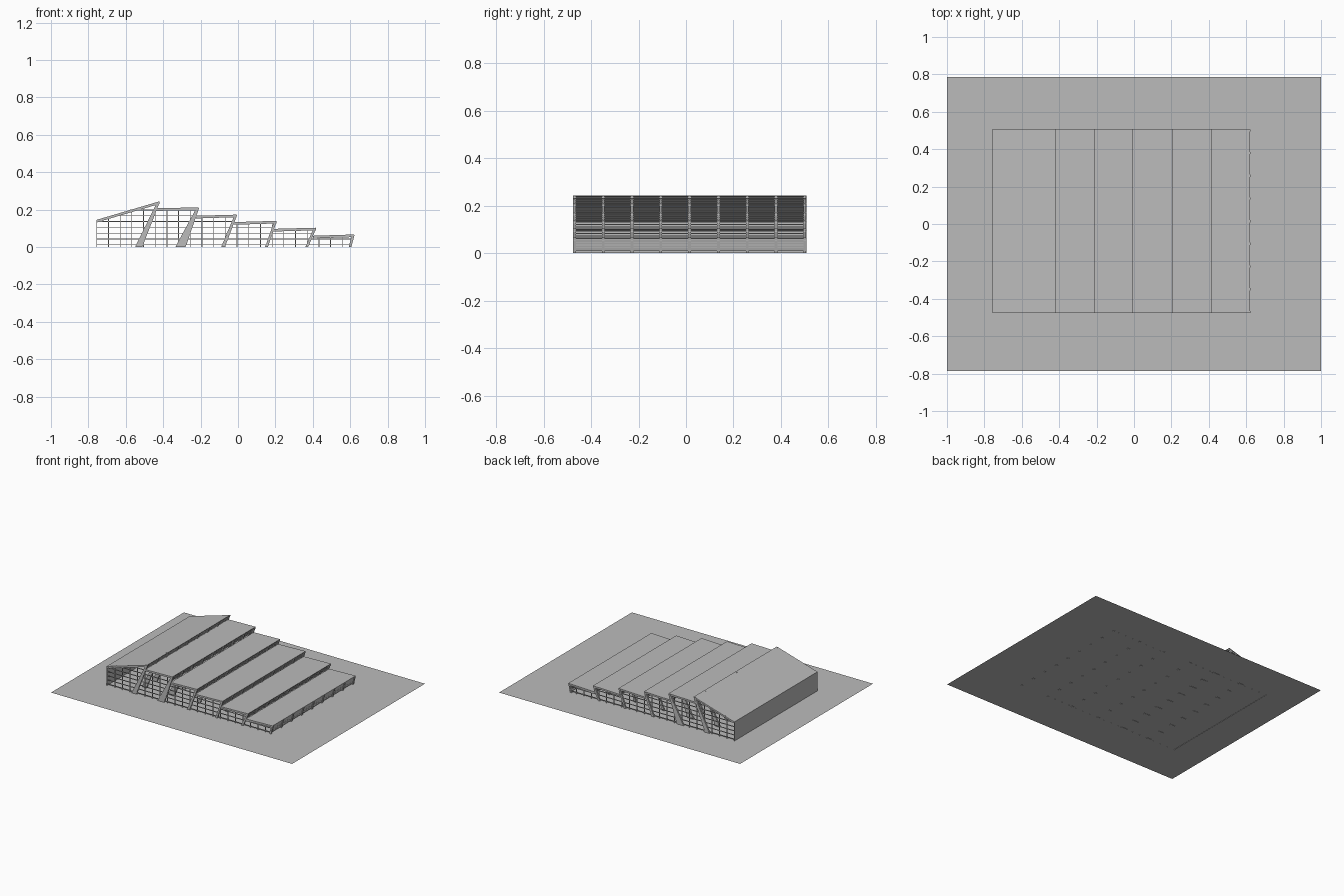
import bpy, bmesh

if "Cube" in bpy.data.objects:
    bpy.data.objects.remove(bpy.data.objects["Cube"])

grey = bpy.data.materials.new("plain grey")
grey.use_nodes = True
colour = (0.5, 0.5, 0.5, 1)
grey.diffuse_color = colour
grey.node_tree.nodes["Principled BSDF"].inputs["Base Color"].default_value = colour

Y0, Y1 = -0.477, 0.508
FRAMES = [-0.47 + 0.1213 * i for i in range(9)]
BACK = -0.757

# Each bay: roof start x, z; roof end x, z; column foot left x, right x
BAYS = [
    (BACK, 0.145, -0.42, 0.244, -0.55, -0.512),
    (-0.437, 0.207, -0.21, 0.212, -0.335, -0.28),
    (-0.225, 0.167, -0.007, 0.173, -0.09, -0.07),
    (-0.022, 0.133, 0.205, 0.14, 0.145, 0.16),
    (0.19, 0.097, 0.416, 0.103, 0.36, 0.375),
    (0.4, 0.06, 0.621, 0.067, 0.592, 0.606),
]


def prism(bm, poly, y0, y1):
    """Extrude an x-z outline along y."""
    a = [bm.verts.new((x, y0, z)) for x, z in poly]
    b = [bm.verts.new((x, y1, z)) for x, z in poly]
    bm.faces.new(a)
    bm.faces.new(b[::-1])
    n = len(poly)
    for i in range(n):
        j = (i + 1) % n
        bm.faces.new((a[i], b[i], b[j], a[j]))


def rect(x0, x1, z0, z1):
    return [(x0, z0), (x1, z0), (x1, z1), (x0, z1)]


def finish(bm, name):
    bmesh.ops.recalc_face_normals(bm, faces=bm.faces)
    mesh = bpy.data.meshes.new(name)
    bm.to_mesh(mesh)
    bm.free()
    mesh.materials.append(grey)
    bpy.context.collection.objects.link(bpy.data.objects.new(name, mesh))


def edge_x(bay, z):
    """Position of a leaning column's centre line at height z."""
    xt, zt, fl, fr = bay[2:]
    foot = (fl + fr) / 2
    return foot + (xt - 0.006 - foot) * z / zt


def edge_z(bay, x):
    """Height of a leaning column's centre line at position x."""
    foot = (bay[4] + bay[5]) / 2
    return bay[3] * (x - foot) / (bay[2] - 0.006 - foot)


# Ground sheet
bm = bmesh.new()
bm.faces.new([bm.verts.new(p) for p in
              ((-1, -0.787, 0.002), (1, -0.787, 0.002), (1, 0.787, 0.002), (-1, 0.787, 0.002))])
finish(bm, "ground_sheet")

# Stepped roof panels
for n, (x0, z0, x1, z1, fl, fr) in enumerate(BAYS):
    bm = bmesh.new()
    t = 0.004
    prism(bm, [(x0, z0 - t), (x1, z1 - t), (x1, z1), (x0, z0)], Y0, Y1)
    finish(bm, f"roof_panel_{n + 1}")

# Leaning columns and the beams under each roof, repeated on every frame
columns, beams = bmesh.new(), bmesh.new()
for x0, z0, x1, z1, fl, fr in BAYS:
    for y in FRAMES:
        prism(columns, [(fl, 0), (fr, 0), (x1 + 0.002, z1 - 0.003), (x1 - 0.012, z1 - 0.003)],
              y - 0.006, y + 0.006)
        prism(beams, [(x0, z0 - 0.014), (x1, z1 - 0.014), (x1, z1 - 0.002), (x0, z0 - 0.002)],
              y - 0.005, y + 0.005)
finish(columns, "leaning_columns")
finish(beams, "roof_beams")

# Rails across the open strip between one roof and the next
bm = bmesh.new()
for n, bay in enumerate(BAYS):
    low = BAYS[n + 1][1] if n < 5 else 0.02
    for k in range(4):
        z = low + 0.003 + (bay[3] - 0.012 - low) * k / 3
        x = edge_x(bay, z)
        prism(bm, rect(x - 0.004, x + 0.004, z - 0.002, z + 0.002), Y0 + 0.002, Y1 - 0.002)
finish(bm, "clerestory_rails")

# Solid high end wall and leaning low end wall
bm = bmesh.new()
prism(bm, rect(BACK, BACK + 0.004, 0, 0.145), Y0, Y1)
finish(bm, "high_end_wall")
bm = bmesh.new()
prism(bm, [(0.599, 0.009), (0.603, 0.009), (0.618, 0.062), (0.614, 0.062)], Y0, Y1)
finish(bm, "low_end_wall")

# Gridded side screens, clipped to the outline of each bay
bm = bmesh.new()
for y in (FRAMES[0], FRAMES[-1]):
    for n, bay in enumerate(BAYS):
        x0, z0, x1, z1 = bay[:4]
        slope = (z1 - z0) / (x1 - x0)
        before = BAYS[n - 1] if n else None
        # Horizontal rails
        for k in range(7):
            z = 0.012 + 0.031 * k
            left = edge_x(before, z) if before else BACK
            if z > z0:
                left = x0 + (z - z0) / slope
            right = edge_x(bay, z)
            if z < z1 - 0.01 and left < right:
                prism(bm, rect(left, right, z - 0.002, z + 0.002), y - 0.003, y + 0.003)
        # Upright mullions
        for k in range(22):
            x = BACK + 0.002 + 0.0625 * k
            if x >= x1:
                continue
            low = max(0, edge_z(bay, x))
            high = z0 + slope * (x - x0) - 0.004
            if before:
                high = min(high, edge_z(before, x)) if x < x0 else high
            if high > low + 0.005:
                prism(bm, rect(x - 0.002, x + 0.002, low, high), y - 0.003, y + 0.003)
finish(bm, "side_screens")
